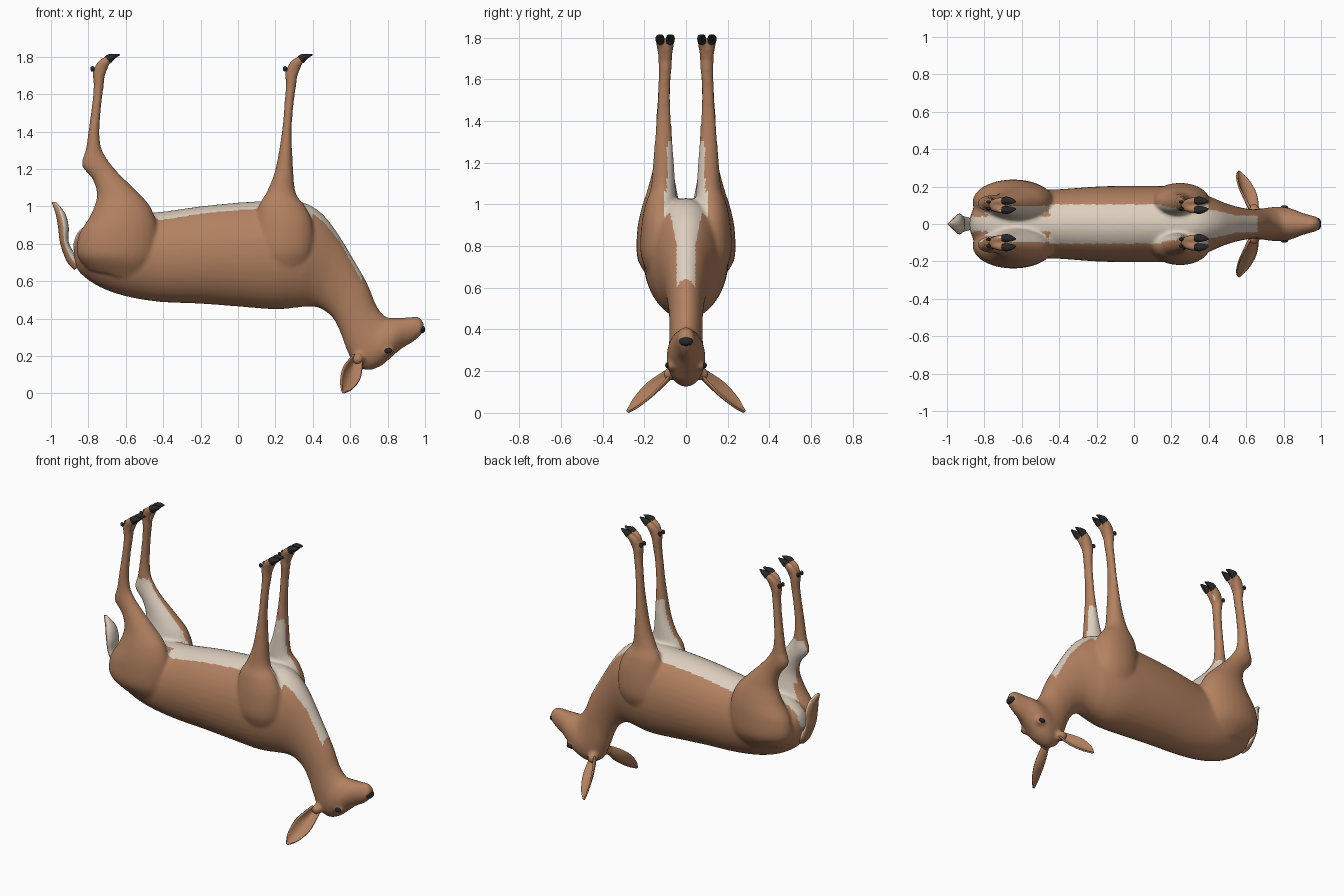
import bpy, bmesh, math
from mathutils import Vector

if "Cube" in bpy.data.objects:
    bpy.data.objects.remove(bpy.data.objects["Cube"])


def material(name, rgb):
    m = bpy.data.materials.new(name)
    m.diffuse_color = (*rgb, 1)
    m.use_nodes = True
    m.node_tree.nodes["Principled BSDF"].inputs["Base Color"].default_value = m.diffuse_color
    return m


BROWN = material("tan brown fur", (0.45, 0.22, 0.118))
CREAM = material("cream fur", (0.72, 0.62, 0.52))
BLACK = material("dark horn", (0.022, 0.02, 0.02))


def spline(rows, steps):
    """Catmull-Rom through rows of numbers."""
    out = []
    for i in range(len(rows) - 1):
        p = [rows[max(0, min(len(rows) - 1, i + k))] for k in (-1, 0, 1, 2)]
        for s in range(steps):
            t = s / steps
            out.append([0.5 * (2 * b + (c - a) * t + (2 * a - 5 * b + 4 * c - d) * t * t
                               + (3 * b - a - 3 * c + d) * t ** 3) for a, b, c, d in zip(*p)])
    out.append(rows[-1])
    return out


def loft(bm, rows, side=1, n=28, steps=6):
    """Elliptic rings; row = side-view outline points (xa, za, xb, zb), centre y, half width."""
    rings = []
    for xa, za, xb, zb, yc, w in spline(rows, steps):
        a, b = Vector((xa, 0, za)), Vector((xb, 0, zb))
        mid, half = (a + b) / 2, (a - b) / 2
        rings.append([bm.verts.new(mid + half * math.cos(q) + Vector((0, side * yc + w * math.sin(q), 0)))
                      for q in (2 * math.pi * k / n for k in range(n))])
    faces = [bm.faces.new((r[k], r[(k + 1) % n], s[(k + 1) % n], s[k]))
             for r, s in zip(rings, rings[1:]) for k in range(n)]
    faces += [bm.faces.new(rings[0]), bm.faces.new(rings[-1])]
    bmesh.ops.recalc_face_normals(bm, faces=faces)


def ball(bm, centre, size):
    vs = bmesh.ops.create_uvsphere(bm, u_segments=20, v_segments=12, radius=1)["verts"]
    for v in vs:
        v.co = Vector(centre) + Vector([a * b for a, b in zip(v.co, size)])


def make(name, bm, *mats):
    me = bpy.data.meshes.new(name)
    bm.to_mesh(me)
    bm.free()
    for m in mats:
        me.materials.append(m)
    for p in me.polygons:
        p.use_smooth = True
    ob = bpy.data.objects.new(name, me)
    bpy.context.collection.objects.link(ob)
    return ob


# Trunk, neck and head in one run, rump to muzzle (animal lies with its feet up)
trunk = [(-.88, .80, -.875, .70, .03), (-.85, .87, -.84, .64, .10), (-.75, .93, -.74, .57, .16),
         (-.60, .96, -.60, .52, .185), (-.42, .97, -.42, .49, .185), (-.20, 1.0, -.20, .48, .20),
         (0, 1.02, 0, .465, .205), (.20, 1.03, .20, .45, .20), (.35, 1.02, .32, .46, .175),
         (.45, .96, .39, .465, .14), (.53, .86, .45, .45, .11), (.61, .73, .51, .40, .09),
         (.69, .59, .55, .32, .08)]
head = [(.74, .47, .575, .25, .08), (.79, .41, .62, .16, .085), (.83, .405, .69, .125, .092),
        (.86, .405, .76, .145, .09), (.88, .405, .81, .185, .08), (.92, .408, .875, .24, .06),
        (.96, .41, .935, .275, .046), (.985, .39, .97, .305, .038), (.995, .365, .988, .33, .022)]
hind_leg = [(-.80, .66, -.50, .60, .10, .06), (-.86, .74, -.44, .72, .115, .115),
            (-.85, .85, -.43, .88, .12, .115), (-.79, .95, -.47, 1.0, .12, .095),
            (-.755, 1.05, -.55, 1.09, .115, .07), (-.775, 1.14, -.65, 1.19, .11, .05),
            (-.835, 1.22, -.71, 1.27, .11, .042), (-.815, 1.30, -.735, 1.33, .11, .037),
            (-.80, 1.4, -.74, 1.42, .11, .033), (-.78, 1.55, -.73, 1.55, .105, .03),
            (-.772, 1.65, -.717, 1.65, .10, .031), (-.778, 1.72, -.71, 1.71, .10, .034),
            (-.75, 1.765, -.69, 1.745, .10, .03)]
fore_leg = [(.12, .62, .34, .62, .10, .06), (.09, .75, .40, .75, .115, .10),
            (.09, .88, .40, .90, .12, .095), (.11, 1.0, .36, 1.0, .12, .075),
            (.155, 1.08, .31, 1.07, .11, .06), (.20, 1.2, .295, 1.2, .108, .05),
            (.235, 1.4, .287, 1.4, .107, .036), (.248, 1.55, .298, 1.55, .105, .029),
            (.255, 1.65, .312, 1.65, .10, .031), (.252, 1.72, .32, 1.71, .10, .034),
            (.28, 1.765, .34, 1.745, .10, .03)]
# Toe rows are relative to the hoof tip; the offset from the leg centre is the fifth value
toe = [(-.14, 1.72, -.075, 1.70, .014, .018), (-.12, 1.77, -.06, 1.745, .019, .022),
       (-.08, 1.80, -.04, 1.775, .024, .021), (-.055, 1.808, -.025, 1.79, .025, .017)]
claw = [(-.075, 1.803, -.045, 1.765, .024, .021), (-.055, 1.814, -.028, 1.785, .025, .021),
        (-.025, 1.816, -.012, 1.798, .023, .015), (.002, 1.814, .004, 1.808, .02, .004)]
TIPS = (-.635, .395)


def feet(bm, rows):
    for tip in TIPS:
        for side in (1, -1):
            for out in (1, -1):
                loft(bm, [(a + tip, b, c + tip, d, .10 + out * e, w) for a, b, c, d, e, w in rows],
                     side, 16, 4)


bm = bmesh.new()
loft(bm, [(*r[:4], 0, r[4]) for r in trunk + head], 1, 40)
for side in (1, -1):
    loft(bm, hind_leg, side)
    loft(bm, fore_leg, side)
    ball(bm, (.80, side * .072, .228), (.036, .022, .027))     # eyelid
    ball(bm, (.64, side * .075, .185), (.034, .035, .032))     # ear root
feet(bm, toe)
raw = make("raw_body", bm)

# Fuse everything into one smooth skin
mod = raw.modifiers.new("fuse", 'REMESH')
mod.mode, mod.voxel_size = 'VOXEL', 0.01
mod = raw.modifiers.new("soften", 'SMOOTH')
mod.factor, mod.iterations = 0.5, 8
mesh = bpy.data.meshes.new_from_object(raw.evaluated_get(bpy.context.evaluated_depsgraph_get()))
bpy.data.objects.remove(raw)
bm = bmesh.new()
bm.from_mesh(mesh)
bm.normal_update()


def is_cream(c, n):
    y, inward = abs(c.y), -n.y * (1 if c.y > 0 else -1)
    if c.x > .66:
        return False
    if c.z > 1.0 and inward > .35 and y < .115:                 # inner legs
        return c.z < 1.3
    if c.x > .40:                                               # chest and throat
        return y < .045 + .035 * max(0, (.55 - c.x) / .15) and n.x + n.z > .3
    if c.x > -.45:                                              # belly
        return y < .105 and c.z > .9 and n.z > .1 and c.z < 1.06
    return c.z > .78 and y < .03 + .07 * min(1, (c.x + .9) / .25) and (inward > .2 or y < .04)


for f in bm.faces:
    f.material_index = int(is_cream(f.calc_center_median(), f.normal))
make("body", bm, BROWN, CREAM)

# Hooves
bm = bmesh.new()
feet(bm, claw)
make("hooves", bm, BLACK)

# Dewclaws
bm = bmesh.new()
for tip in TIPS:
    for y in (-.118, -.082, .082, .118):
        ball(bm, (tip - .143, y, 1.735), (.012, .009, .015))
make("dewclaws", bm, BLACK)

# Eyes and nose
bm = bmesh.new()
for side in (1, -1):
    ball(bm, (.804, side * .086, .228), (.021, .014, .015))
make("eyes", bm, BLACK)
bm = bmesh.new()
ball(bm, (.982, 0, .343), (.019, .034, .022))
make("nose", bm, BLACK)

# Tail: broad blade, cream on the side facing the rump
tail = [(-.875, .66, -.83, .70, 0, .025), (-.915, .705, -.865, .735, 0, .035),
        (-.95, .80, -.905, .81, 0, .047), (-.962, .89, -.905, .89, 0, .055),
        (-.975, .96, -.925, .965, 0, .04), (-.997, 1.022, -.975, 1.025, 0, .008)]
bm = bmesh.new()
loft(bm, tail)
bm.normal_update()
for f in bm.faces:
    f.material_index = int(f.normal.x > .1)
make("tail", bm, BROWN, CREAM)

# Ears: cupped leaves
for side, name in ((1, "left_ear"), (-1, "right_ear")):
    base, tip = Vector((.635, .075, .185)), Vector((.562, .282, .006))
    axis = (tip - base).normalized()
    face = Vector((.5, .6, .52))
    face = (face - axis * face.dot(axis)).normalized()
    wide = axis.cross(face)
    bm = bmesh.new()
    grid = []
    for t, hw, cup in spline([(0, .028, .03), (.25, .045, .034), (.5, .054, .028),
                              (.8, .038, .014), (1, .006, .0)], 5):
        row = []
        for k in range(13):
            s = k / 6 - 1
            p = base.lerp(tip, t) + wide * hw * s + face * cup * (s * s - .5)
            row.append(bm.verts.new((p.x, p.y * side, p.z)))
        grid.append(row)
    for r, q in zip(grid, grid[1:]):
        for k in range(12):
            bm.faces.new((r[k], r[k + 1], q[k + 1], q[k]))
    ear = make(name, bm, BROWN)
    mod = ear.modifiers.new("thickness", 'SOLIDIFY')
    mod.thickness, mod.offset = 0.009, 0
